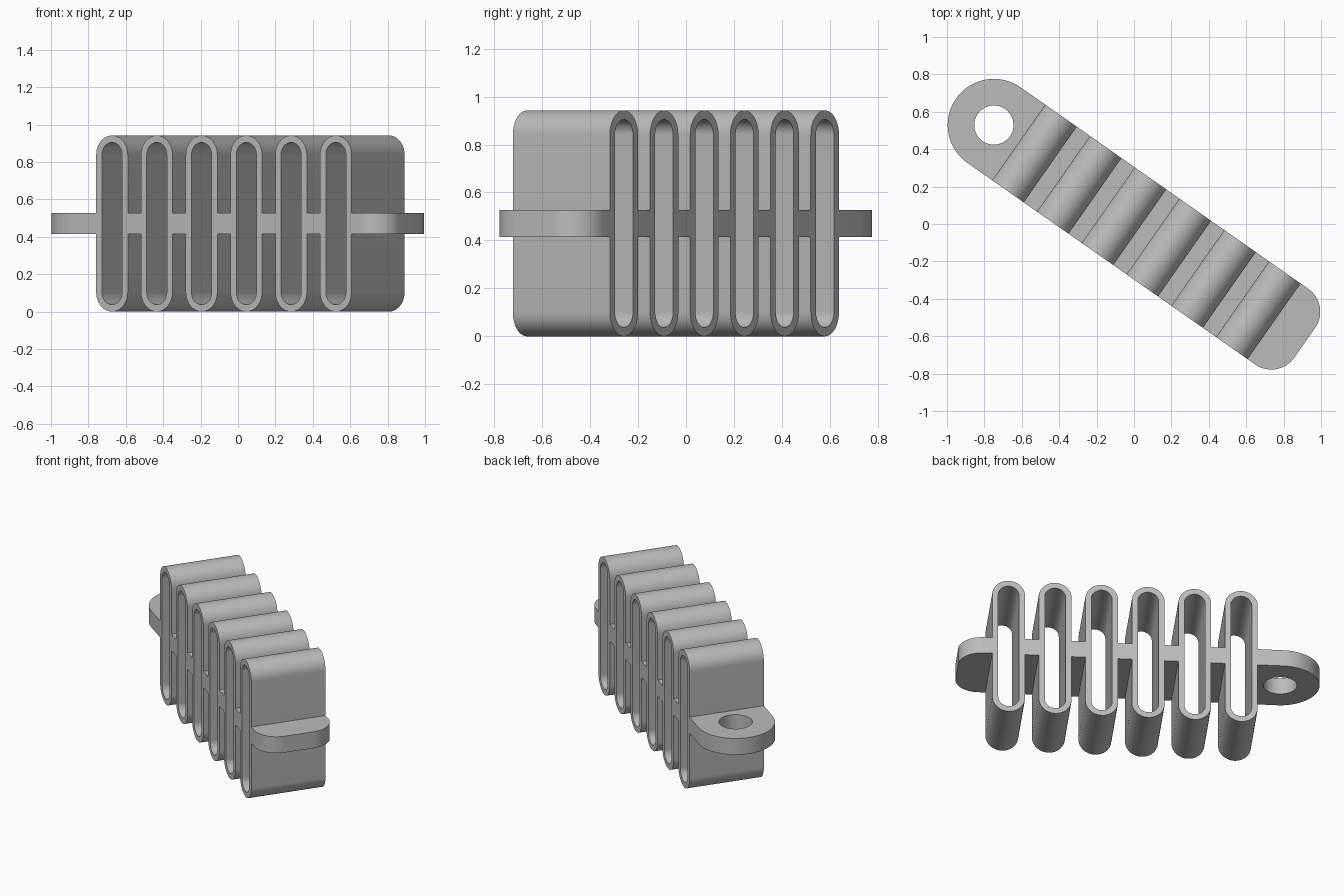
import bpy, bmesh
from math import sin, cos, pi, radians
from mathutils import Matrix, Vector

cube = bpy.data.objects.get("Cube")
if cube:
    bpy.data.objects.remove(cube)

HALF_DEPTH = 0.247          # half the depth of the whole bar
MID_Z = 0.471               # mid height
PLATE_HALF = 0.0565         # half the plate thickness
FIN_COUNT, FIN_START, FIN_STEP = 6, -0.652, 0.2922
FIN_R, FIN_WALL = 0.103, 0.0375
TURN = Matrix.Translation((0.002, 0.003, 0)) @ Matrix.Rotation(radians(-35), 4, "Z")

grey = bpy.data.materials.new("plain grey")
grey.use_nodes = True
grey.diffuse_color = (0.5, 0.5, 0.5, 1)
grey.node_tree.nodes["Principled BSDF"].inputs["Base Color"].default_value = (0.5, 0.5, 0.5, 1)


def arc(cx, cy, r, start, end, steps):
    angles = [radians(start + (end - start) * i / steps) for i in range(steps + 1)]
    return [(cx + r * cos(a), cy + r * sin(a)) for a in angles]


def extruded(name, loops, half, matrix):
    """Filled outline with holes, extruded both ways and turned into a mesh."""
    curve = bpy.data.curves.new(name + " outline", "CURVE")
    curve.dimensions = "2D"
    curve.fill_mode = "BOTH"
    curve.extrude = half
    for loop in loops:
        spline = curve.splines.new("POLY")
        spline.points.add(len(loop) - 1)
        for point, (x, y) in zip(spline.points, loop):
            point.co = (x, y, 0, 1)
        spline.use_cyclic_u = True
    temp = bpy.data.objects.new(name + " outline", curve)
    mesh = bpy.data.meshes.new_from_object(temp)
    bpy.data.objects.remove(temp)
    bpy.data.curves.remove(curve)
    bm = bmesh.new()
    bm.from_mesh(mesh)
    bmesh.ops.remove_doubles(bm, verts=bm.verts, dist=0.0001)
    bmesh.ops.recalc_face_normals(bm, faces=bm.faces)
    bm.to_mesh(mesh)
    bm.free()
    mesh.name = name
    mesh.materials.clear()
    mesh.materials.append(grey)
    obj = bpy.data.objects.new(name, mesh)
    bpy.context.collection.objects.link(obj)
    obj.matrix_world = TURN @ matrix
    parts.append(obj)


def slot(r):
    """Upright slot outline with round ends."""
    straight = MID_Z - FIN_R
    return arc(0, straight, r, 0, 180, 24) + arc(0, -straight, r, 180, 360, 24)


parts = []
flat = Matrix.Translation((0, 0, MID_Z))
upright = Matrix.Rotation(pi / 2, 4, "X")
fins = [FIN_START + FIN_STEP * i for i in range(FIN_COUNT)]
reach = FIN_R - 0.015       # plates sink slightly into the fin walls

# Hollow fins
for i, u in enumerate(fins):
    extruded(f"fin_{i + 1}", [slot(FIN_R), slot(FIN_R - FIN_WALL)], HALF_DEPTH,
             flat @ Matrix.Translation((u, 0, 0)) @ upright)

# Webs joining neighbouring fins
for i, (a, b) in enumerate(zip(fins, fins[1:])):
    a, b, d = a + reach, b - reach, HALF_DEPTH
    extruded(f"web_{i + 1}", [[(a, -d), (b, -d), (b, d), (a, d)]], PLATE_HALF, flat)

# Round mounting tab with a hole
d, hole_u = HALF_DEPTH, -0.917
edge = fins[0] - reach
extruded("mounting_tab",
         [[(edge, -d), (edge, d)] + arc(hole_u, 0, d, 90, 270, 40),
          arc(hole_u, 0, 0.105, 0, 350, 35)], PLATE_HALF, flat)

# Plain end tab with rounded corners
edge, r, corner_u = fins[-1] + reach, 0.15, 0.962
extruded("end_tab",
         [[(edge, d), (edge, -d)] + arc(corner_u, r - d, r, -90, 0, 16)
          + arc(corner_u, d - r, r, 0, 90, 16)], PLATE_HALF, flat)

# Smooth the rounds, keep the edges sharp
bpy.ops.object.select_all(action="DESELECT")
for obj in parts:
    obj.select_set(True)
bpy.context.view_layer.objects.active = parts[0]
bpy.ops.object.shade_smooth_by_angle(angle=radians(30))
